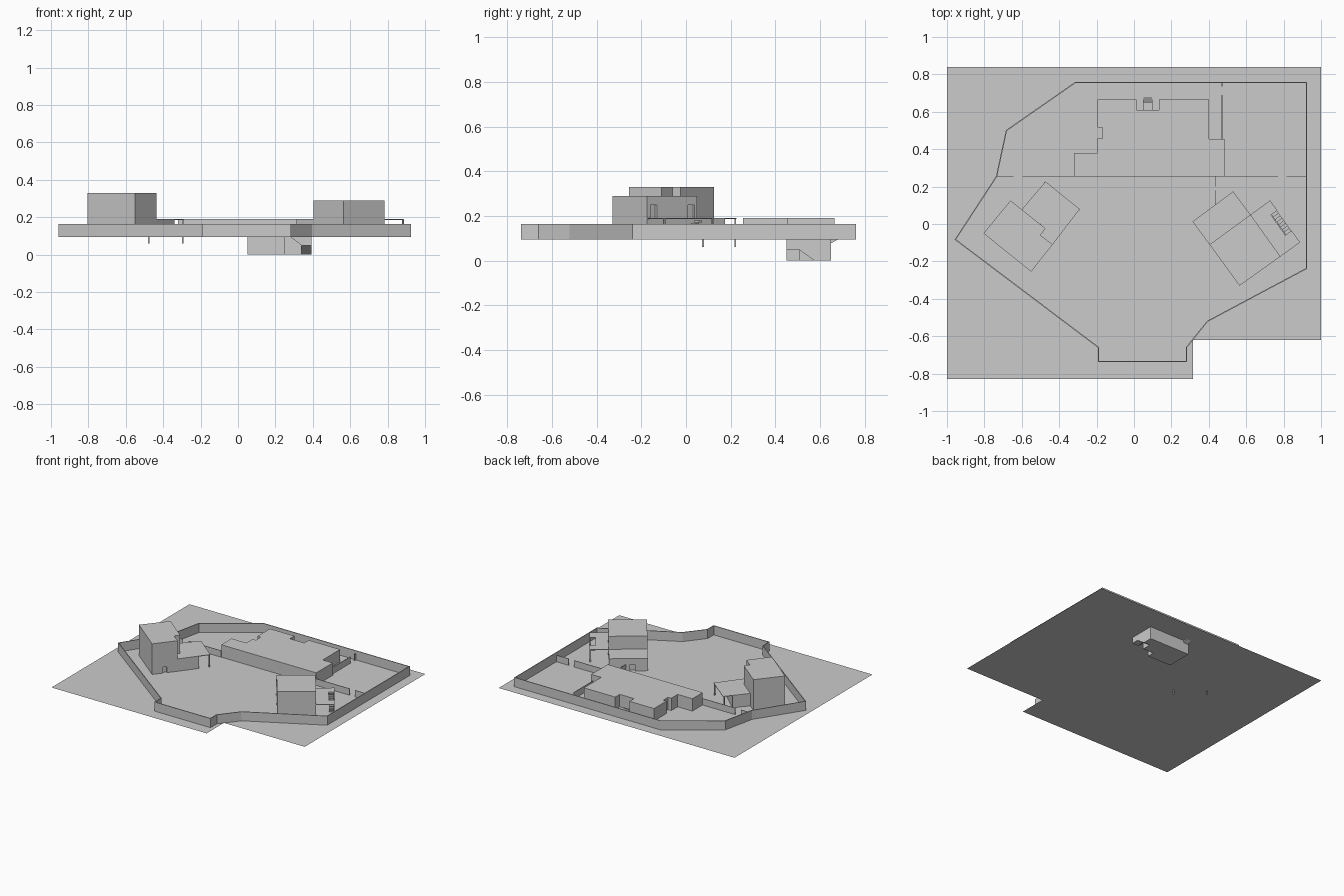
import bpy, bmesh
from mathutils import Vector

if "Cube" in bpy.data.objects:
    bpy.data.objects.remove(bpy.data.objects["Cube"])

G, WALL, LOW = 0.095, 0.165, 0.19   # ground, boundary wall top, low roof level


def finish(name, bm):
    me = bpy.data.meshes.new(name)
    bm.to_mesh(me)
    bm.free()
    ob = bpy.data.objects.new(name, me)
    bpy.context.collection.objects.link(ob)
    return ob


def extrude(name, pts, vec, open_top=False):
    """Solid from a planar 3D outline swept along vec."""
    bm = bmesh.new()
    face = bm.faces.new([bm.verts.new(p) for p in pts])
    res = bmesh.ops.extrude_face_region(bm, geom=[face], use_keep_orig=True)
    moved = [v for v in res["geom"] if isinstance(v, bmesh.types.BMVert)]
    bmesh.ops.translate(bm, verts=moved, vec=vec)
    bmesh.ops.recalc_face_normals(bm, faces=bm.faces)
    if open_top:
        top = [f for f in bm.faces if f.normal.z > 0.99]
        bmesh.ops.delete(bm, geom=top, context="FACES_ONLY")
    return finish(name, bm)


def prism(name, outline, z0, z1, open_top=False):
    return extrude(name, [(x, y, z0) for x, y in outline], (0, 0, z1 - z0), open_top)


def thin_wall(name, path, z0, z1, closed=False, t=0.006):
    bm = bmesh.new()
    lo = [bm.verts.new((x, y, z0)) for x, y in path]
    hi = [bm.verts.new((x, y, z1)) for x, y in path]
    n = len(path)
    for i in range(n if closed else n - 1):
        j = (i + 1) % n
        bm.faces.new((lo[i], lo[j], hi[j], hi[i]))
    ob = finish(name, bm)
    m = ob.modifiers.new("thickness", "SOLIDIFY")
    m.thickness, m.offset, m.use_even_offset = t, 0, True
    return ob


def recess(ob, a, b, along, width, z0, z1, depth=0.012):
    """Cut a door or window recess into the wall running from a to b."""
    a, b = Vector(a), Vector(b)
    u = (b - a).normalized()
    n = Vector((-u.y, u.x)) * depth
    c = a.lerp(b, along)
    u = u * width / 2
    cutter = prism("cutter", [c - u - n, c + u - n, c + u + n, c - u + n], z0, z1)
    cutter.hide_render = True
    m = ob.modifiers.new("opening", "BOOLEAN")
    m.operation, m.solver, m.object = "DIFFERENCE", "EXACT", cutter
    bpy.context.view_layer.objects.active = ob
    bpy.ops.object.modifier_apply(modifier=m.name)
    bpy.data.objects.remove(cutter)


# ground sheet with the hatch opening
bm = bmesh.new()
edges = []
for loop in ([(-1, -.83), (.315, -.83), (.315, -.62), (1, -.62), (1, .84), (-1, .84)],
             [(.05, .61), (.095, .61), (.095, .68), (.05, .68)]):
    vs = [bm.verts.new((x, y, G)) for x, y in loop]
    edges += [bm.edges.new((vs[i - 1], vs[i])) for i in range(len(vs))]
bmesh.ops.triangle_fill(bm, edges=edges, use_beauty=True, normal=(0, 0, 1))
finish("ground", bm)

# boundary wall
thin_wall("boundary_wall", [(-.313, .757), (.922, .757), (.922, -.238), (.393, -.52),
          (.28, -.66), (.28, -.735), (-.19, -.735), (-.19, -.66), (-.955, -.083),
          (-.735, .254), (-.682, .50)], G, WALL, closed=True)

# garden walls with gateways
for i, seg in enumerate([[(-.735, .255), (-.645, .255)], [(-.595, .255), (-.32, .255)],
                         [(.485, .255), (.77, .255)], [(.815, .255), (.922, .255)],
                         [(.47, .455), (.47, .69)], [(.47, .735), (.47, .757)],
                         [(.437, .255), (.437, .20)], [(.437, .18), (.437, .10)]]):
    thin_wall(f"garden_wall_{i}", seg, G, .145, t=.004)

# main building
prism("main_building", [(-.32, .255), (.485, .255), (.485, .455), (.4, .455), (.4, .665),
      (.135, .665), (.135, .61), (.013, .61), (.013, .665), (-.195, .665), (-.195, .515),
      (-.168, .515), (-.168, .457), (-.195, .457), (-.195, .38), (-.32, .38)], G, LOW)

# cellar under the main building, with its turning stair and hatch
prism("cellar", [(.05, .45), (.25, .45), (.25, .505), (.34, .505), (.34, .65), (.05, .65)],
      0, G, True)
extrude("cellar_upper_flight", [(.28, .45, G), (.34, .45, .05), (.393, .45, .05),
        (.393, .45, G)], (0, .055, 0), True)
extrude("cellar_lower_flight", [(.34, .505, .05), (.34, .575, 0), (.34, .65, 0),
        (.34, .65, G), (.34, .505, G)], (.053, 0, 0), True)
extrude("cellar_hatch", [(.05, .65, .078), (.05, .68, G), (.05, .65, G)], (.045, 0, 0), True)

# left house: tower, low wing, porch roof on posts
C, D, E, F = (-.55, -.255), (-.435, -.11), (-.50, -.06), (-.473, -.024)
tower = prism("left_tower", [(-.66, .126), (-.805, -.05), C, D, E, F], G, .33)
recess(tower, C, D, .5, .03, G - .01, .14)

P1, P2, P3, P4 = (Vector(p) for p in ((-.60, .078), (-.473, .227), (-.29, .08), D))
wing = [P1, P1.lerp(P2, .65), P4.lerp(P3, .65), P4, Vector(E), Vector(F)]
prism("left_wing", wing, G, LOW - .004)
prism("left_porch_roof", [P1, P2, P3, P4, Vector(E), Vector(F)], LOW - .004, LOW)
for i, (x, y) in enumerate(((-.477, .22), (-.296, .076))):
    r = .004
    prism(f"porch_post_{i}", [(x - r, y - r), (x + r, y - r), (x + r, y + r), (x - r, y + r)],
          .06, LOW - .002)

# right house: tower and low wing
A, B, K, L = (.404, -.11), (.564, -.33), (.783, -.174), (.623, .05)
tower = prism("right_tower", [A, B, K, L], G, .29)
for along in (.12, .87):
    recess(tower, L, K, along, .035, LOW, .25)
W1, W2 = (.313, .013), (.53, .174)
wing = prism("right_wing", [A, L, W2, W1], G, LOW)
recess(wing, W1, W2, .4, .035, G - .01, .145)

# balcony slab with stair opening (local frame: s along tower face, t outward)
o, sv, tv = Vector(L), Vector(K) - Vector(L), Vector((.105, .076))


def loc(s, t):
    return o + sv * s + tv * t


def strip(s0, s1, t0, t1):
    return [loc(s0, t0), loc(s1, t0), loc(s1, t1), loc(s0, t1)]


for i, r in enumerate(((0, 1, 0, .68), (0, .24, .68, 1), (.72, 1, .68, 1))):
    prism(f"balcony_slab_{i}", strip(*r), LOW - .004, LOW)
for i, s in enumerate((0, .97)):
    prism(f"balcony_post_{i}", strip(s, s + .03, .94, 1), G, LOW - .004)

# balcony stair
steps = 8
for i in range(steps):
    s = .24 + .48 * i / steps
    z = LOW - (LOW - G) * (i + 1) / (steps + 1)
    prism(f"balcony_step_{i}", strip(s, s + .48 / steps, .70, .98), z - .008, z)
